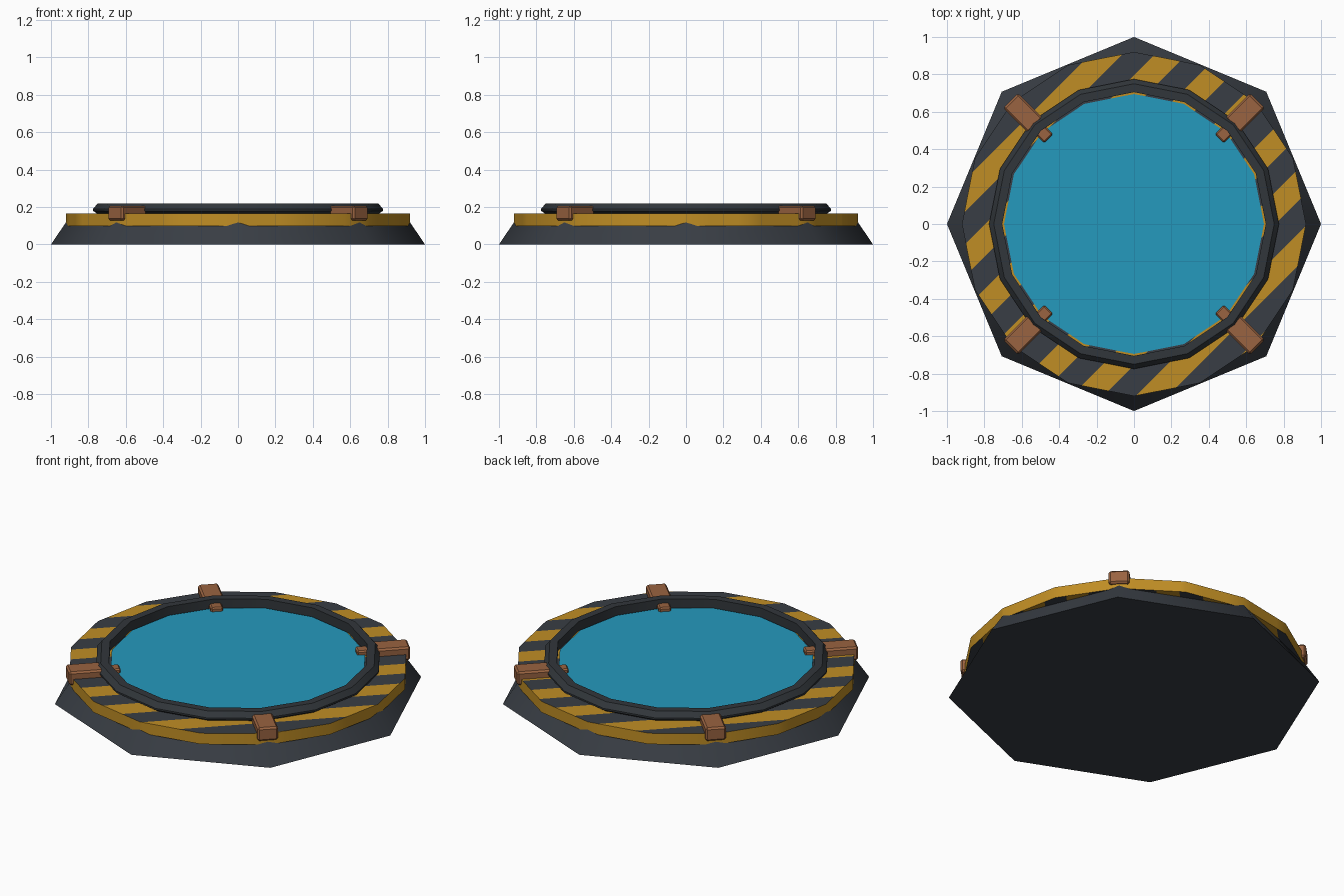
import bpy, bmesh, math
from mathutils import Matrix, Vector

cube = bpy.data.objects.get("Cube")
if cube:
    bpy.data.objects.remove(cube, do_unlink=True)


def material(name, rgb):
    m = bpy.data.materials.new(name)
    m.use_nodes = True
    m.diffuse_color = (*rgb, 1)
    m.node_tree.nodes["Principled BSDF"].inputs["Base Color"].default_value = (*rgb, 1)
    return m


slate = material("dark slate", (0.04, 0.047, 0.058))
charcoal = material("charcoal", (0.031, 0.037, 0.043))
yellow = material("hazard yellow", (0.53, 0.27, 0.018))
blue = material("pool blue", (0.018, 0.32, 0.51))
brown = material("clamp brown", (0.32, 0.125, 0.052))


def finish(name, bm, mats, angle):
    bmesh.ops.recalc_face_normals(bm, faces=bm.faces)
    mesh = bpy.data.meshes.new(name)
    bm.to_mesh(mesh)
    bm.free()
    for m in mats:
        mesh.materials.append(m)
    obj = bpy.data.objects.new(name, mesh)
    bpy.context.collection.objects.link(obj)
    bpy.ops.object.select_all(action='DESELECT')
    obj.select_set(True)
    bpy.context.view_layer.objects.active = obj
    bpy.ops.object.shade_smooth_by_angle(angle=math.radians(angle))
    return obj


def lathe(profile, sides, closed):
    """Turn a (radius, height) profile; an open one gets flat end caps."""
    bm = bmesh.new()
    turn = 2 * math.pi / sides
    rings = [[bm.verts.new((r * math.cos(i * turn), r * math.sin(i * turn), z))
              for i in range(sides)] for r, z in profile]
    pairs = list(zip(rings, rings[1:]))
    if closed:
        pairs.append((rings[-1], rings[0]))
    else:
        bm.faces.new(rings[0])
        bm.faces.new(rings[-1])
    for a, b in pairs:
        for i in range(sides):
            j = (i + 1) % sides
            bm.faces.new((a[i], a[j], b[j], b[i]))
    return bm


# Sloped octagonal base
finish("base", lathe([(1, 0), (0.912, 0.13)], 8, False), [slate], 50)

# Hazard ring: cut along diagonals, top faces coloured in alternate bands
PERIOD, CENTRE = 0.345, -0.02
bm = lathe([(0.68, 0.1), (0.92, 0.1), (0.92, 0.165), (0.68, 0.165)], 16, True)
normal = Vector((1, -1, 0))
for k in range(-4, 5):
    for side in (-1, 1):
        d = CENTRE + k * PERIOD + side * PERIOD / 4
        bmesh.ops.bisect_plane(bm, geom=bm.verts[:] + bm.edges[:] + bm.faces[:],
                               plane_co=normal * d / 2, plane_no=normal)
bm.normal_update()
for f in bm.faces:
    c = f.calc_center_median()
    phase = (c.x - c.y - CENTRE) / PERIOD
    on_band = abs(phase - round(phase)) < 0.25
    f.material_index = 0 if on_band or abs(f.normal.z) < 0.5 else 1
finish("hazard_ring", bm, [yellow, slate], 50)

# Bevelled collar around the pool
finish("collar", lathe([(0.745, 0.16), (0.775, 0.18), (0.775, 0.19), (0.75, 0.22),
                        (0.705, 0.22), (0.705, 0.16)], 16, True), [charcoal], 30)

# Pool surface
finish("pool_surface", lathe([(0.695, 0.12), (0.695, 0.172)], 16, False), [blue], 30)


# Clamps on the four diagonals: a large outer block and a small inner tab
def block(name, r0, r1, width, z0, z1, angle, bevel):
    bm = bmesh.new()
    bmesh.ops.create_cube(bm, size=1)
    bmesh.ops.scale(bm, vec=(r1 - r0, width, z1 - z0), verts=bm.verts)
    bmesh.ops.translate(bm, vec=((r0 + r1) / 2, 0, (z0 + z1) / 2), verts=bm.verts)
    bmesh.ops.bevel(bm, geom=bm.edges[:], offset=bevel, segments=1, affect='EDGES')
    bmesh.ops.rotate(bm, matrix=Matrix.Rotation(angle, 3, 'Z'), verts=bm.verts)
    finish(name, bm, [brown], 30)


for i, corner in enumerate(("back_left", "back_right", "front_right", "front_left")):
    a = math.radians(45 + 90 * i)
    block("clamp_" + corner, 0.745, 0.932, 0.112, 0.128, 0.207, a, 0.01)
    block("clamp_tab_" + corner, 0.645, 0.73, 0.068, 0.15, 0.195, a, 0.008)
